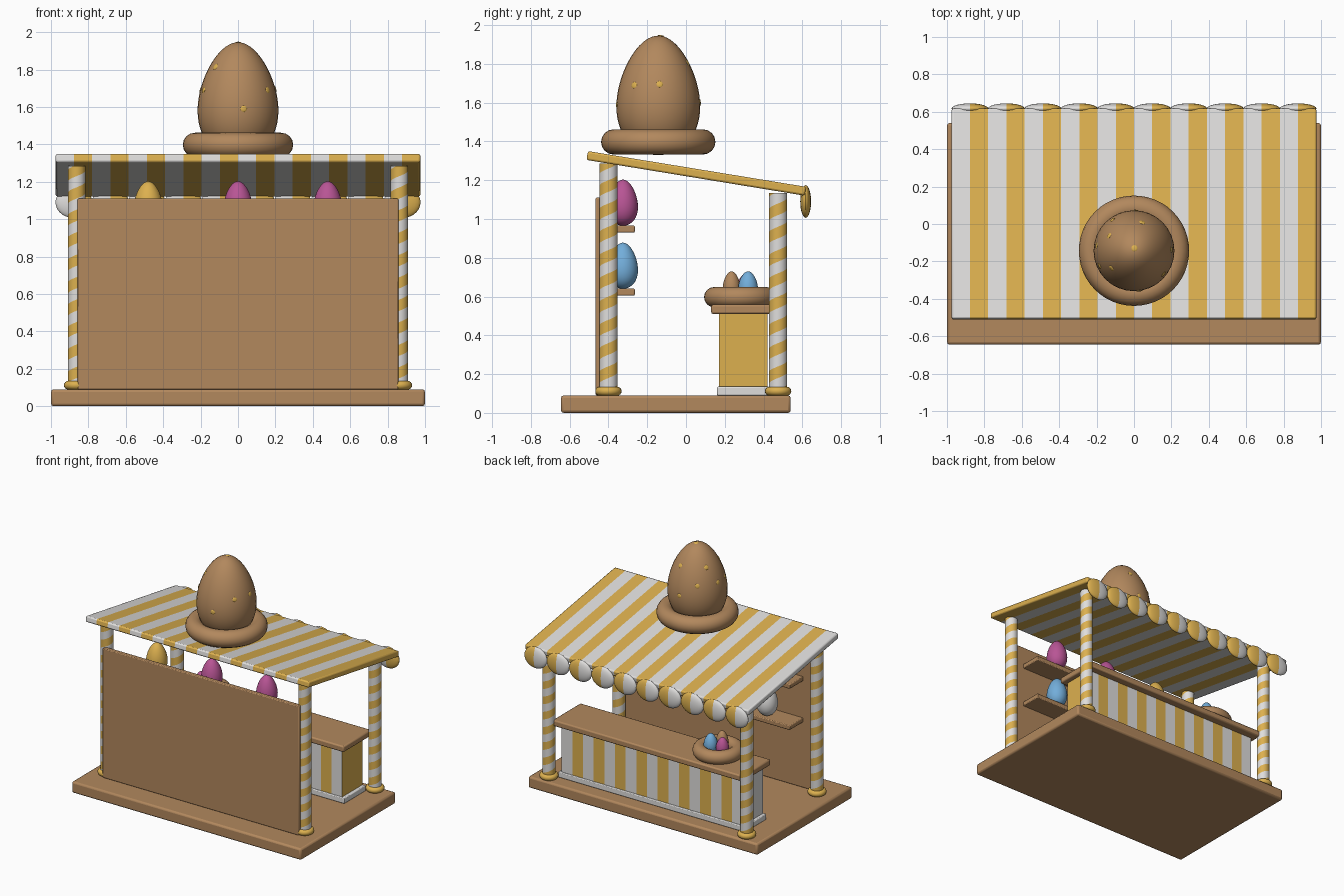
import bpy, bmesh, math
from mathutils import Vector, Matrix

if "Cube" in bpy.data.objects:
    bpy.data.objects.remove(bpy.data.objects["Cube"])

def mat(name, r, g, b):
    m = bpy.data.materials.new(name)
    m.diffuse_color = (r, g, b, 1)
    m.use_nodes = True
    m.node_tree.nodes["Principled BSDF"].inputs["Base Color"].default_value = m.diffuse_color
    return m

BROWN = mat("brown_wood", .445, .246, .110)
GOLD = mat("golden_yellow", .72, .435, .078)
WHITE = mat("soft_white", .74, .73, .72)
PINK = mat("pink", .48, .09, .30)
BLUE = mat("sky_blue", .17, .42, .70)

def finish(bm, name, mats, loc=(0, 0, 0), rot=(0, 0, 0), bevel=0):
    bmesh.ops.recalc_face_normals(bm, faces=bm.faces)
    me = bpy.data.meshes.new(name)
    bm.to_mesh(me)
    bm.free()
    for m in mats:
        me.materials.append(m)
    ob = bpy.data.objects.new(name, me)
    bpy.context.collection.objects.link(ob)
    ob.location, ob.rotation_euler = loc, rot
    if bevel:
        b = ob.modifiers.new("bevel", 'BEVEL')
        b.width, b.segments, b.limit_method = bevel, 2, 'ANGLE'
    bpy.ops.object.select_all(action='DESELECT')
    ob.select_set(True)
    bpy.context.view_layer.objects.active = ob
    bpy.ops.object.shade_smooth_by_angle(angle=math.radians(35))
    return ob

def box(name, lo, hi, mats, bevel=0.0, stripes=0, rot=(0, 0, 0)):
    """Box between two corners, optionally cut into stripes along x."""
    lo, hi = Vector(lo), Vector(hi)
    size = hi - lo
    bm = bmesh.new()
    bmesh.ops.create_cube(bm, size=1, matrix=Matrix.Diagonal((*size, 1)))
    w = size.x / max(stripes, 1)
    for i in range(1, stripes):
        bmesh.ops.bisect_plane(bm, geom=bm.verts[:] + bm.edges[:] + bm.faces[:],
                               plane_co=(-size.x / 2 + i * w, 0, 0), plane_no=(1, 0, 0))
    if stripes:
        for f in bm.faces:
            i = int((f.calc_center_median().x + size.x / 2) / w)
            f.material_index = min(i, stripes - 1) % 2
    return finish(bm, name, mats, (lo + hi) / 2, rot, bevel)

def lathe(name, profile, loc, m, segs=32, closed=False):
    """Revolve (radius, z) points around z."""
    bm = bmesh.new()
    vs = [bm.verts.new((r, 0, z)) for r, z in profile]
    es = [bm.edges.new(p) for p in zip(vs, vs[1:])]
    if closed:
        es.append(bm.edges.new((vs[-1], vs[0])))
    bmesh.ops.spin(bm, geom=vs + es, axis=(0, 0, 1), cent=(0, 0, 0),
                   angle=2 * math.pi, steps=segs)
    bmesh.ops.remove_doubles(bm, verts=bm.verts, dist=1e-5)
    return finish(bm, name, [m], loc)

def ring(name, major, minor, loc, m, segs=40):
    prof = [(major + minor * math.cos(a), minor * math.sin(a))
            for a in (2 * math.pi * k / 16 for k in range(16))]
    return lathe(name, prof, loc, m, segs, True)

def egg_point(r, h, t):
    return r * math.cos(t) * (1 - .2 * math.sin(t)), h / 2 * math.sin(t)

def egg(name, r, h, loc, m, n=18):
    prof = [egg_point(r, h, -math.pi / 2 + math.pi * k / n) for k in range(n + 1)]
    return lathe(name, prof, loc, m)

def post(name, x, y, top, r=.047, pitch=.12, n=24):
    """Round post with a helical two-colour stripe."""
    bm = bmesh.new()
    h = pitch / 2
    def v(i, j):
        a = 2 * math.pi * i / n
        return bm.verts.new((r * math.cos(a), r * math.sin(a), j * h + pitch * i / n))
    for j in range(-3, int(top / h) + 2):
        for i in range(n):
            f = bm.faces.new((v(i, j), v(i + 1, j), v(i + 1, j + 1), v(i, j + 1)))
            f.material_index = j % 2
    bmesh.ops.remove_doubles(bm, verts=bm.verts, dist=1e-4)
    for z, s in ((.085, -1), (top, 1)):
        res = bmesh.ops.bisect_plane(bm, geom=bm.verts[:] + bm.edges[:] + bm.faces[:],
                                     plane_co=(0, 0, z), plane_no=(0, 0, s), clear_outer=True)
        cut = [e for e in res["geom_cut"] if isinstance(e, bmesh.types.BMEdge)]
        bmesh.ops.holes_fill(bm, edges=cut, sides=0)
    finish(bm, name, [WHITE, GOLD], (x, y, 0))

# platform and wall panel
box("platform", (-1, -.645, 0), (1, .54, .09), [BROWN], .014)
box("wall_panel", (-.857, -.466, .09), (.857, -.43, 1.11), [BROWN], .006)

# posts with foot rings
for sx, side in ((-1, "left"), (1, "right")):
    for y, top, row in ((-.4, 1.285, "tall"), (.475, 1.135, "short")):
        post(f"{row}_post_{side}", sx * .863, y, top)
        ring(f"{row}_post_foot_{side}", .045, .023, (sx * .863, y, .112), GOLD, 24)

# sloping striped roof and scalloped edge
box("roof", (-.975, -.517, 1.212), (.975, .623, 1.258), [WHITE, GOLD], .01, 20,
    (-math.radians(9.3), 0, 0))
for i in range(10):
    bm = bmesh.new()
    bmesh.ops.create_uvsphere(bm, u_segments=24, v_segments=14, radius=1,
                              matrix=Matrix.Diagonal((.0985, .028, .084, 1)))
    for f in bm.faces:
        f.material_index = int(f.calc_center_median().x > 0)
    finish(bm, f"scallop_{i + 1}", [WHITE, GOLD], (-.8775 + .195 * i, .617, 1.09))

# shelves with display eggs
for k, (z, cols) in enumerate(((.605, (WHITE, GOLD, BLUE)), (.93, (GOLD, PINK, PINK)))):
    box(f"shelf_{k + 1}", (-.72, -.44, z), (.72, -.264, z + .036), [BROWN], .006)
    for x, c in zip((-.48, 0, .48), cols):
        egg(f"shelf_egg_{k + 1}_{x}", .076, .238, (x, -.325, z + .154), c)

# counter
box("counter_plinth", (-.815, .16, .09), (.815, .43, .135), [WHITE], .006)
body = box("counter_body", (-.79, .17, .13), (.79, .42, .52), [WHITE, GOLD], 0, 17)
for p in body.data.polygons:
    if p.normal.x > .9:
        p.material_index = 1
box("counter_top", (-.83, .13, .51), (.83, .48, .558), [BROWN], .01)

# small nest on the counter
NX, NY = -.48, .28
ring("counter_nest", .135, .052, (NX, NY, .597), BROWN)
lathe("counter_nest_floor", [(0, .555), (.135, .555), (.135, .59), (0, .59)], (NX, NY, 0), BROWN)
egg("nest_egg_blue", .05, .15, (NX + .04, NY + .04, .655), BLUE)
egg("nest_egg_brown", .045, .15, (NX, NY - .045, .655), BROWN)
egg("nest_egg_pink", .047, .14, (NX - .055, NY + .03, .65), PINK)

# giant egg in a ring on the roof
CY, CZ, R, H = -.143, 1.637, .212, .616
ring("roof_nest", .23, .065, (0, CY, 1.397), BROWN, 48)
lathe("roof_nest_floor", [(0, 1.335), (.22, 1.335), (.22, 1.39), (0, 1.39)], (0, CY, 0), BROWN)
egg("giant_egg", R, H, (0, CY, CZ), BROWN, 32)

# golden speckles on the giant egg: (azimuth, height)
speckles = [(322, 1.69), (2, 1.695), (278, 1.59), (204, 1.69), (218, 1.815), (125, 1.69),
            (88, 1.60), (172, 1.69), (149, 1.81), (74, 1.805), (80, 1.944)]
for k, (az, z) in enumerate(speckles):
    t = math.asin((z - CZ) / (H / 2))
    r, h = egg_point(R, H, t)
    r2, h2 = egg_point(R, H, t + .01)
    out = Vector((h2 - h, 0, r - r2)).normalized()
    spin = Matrix.Rotation(math.radians(az), 4, 'Z')
    q = (spin @ out).to_track_quat('Z', 'Y')
    pos = spin @ Vector((r, 0, h))
    bm = bmesh.new()
    bmesh.ops.create_uvsphere(bm, u_segments=12, v_segments=6, radius=1,
                              matrix=Matrix.Diagonal((.017, .017, .004, 1)))
    finish(bm, f"speckle_{k + 1}", [GOLD], pos + Vector((0, CY, CZ)), q.to_euler())
